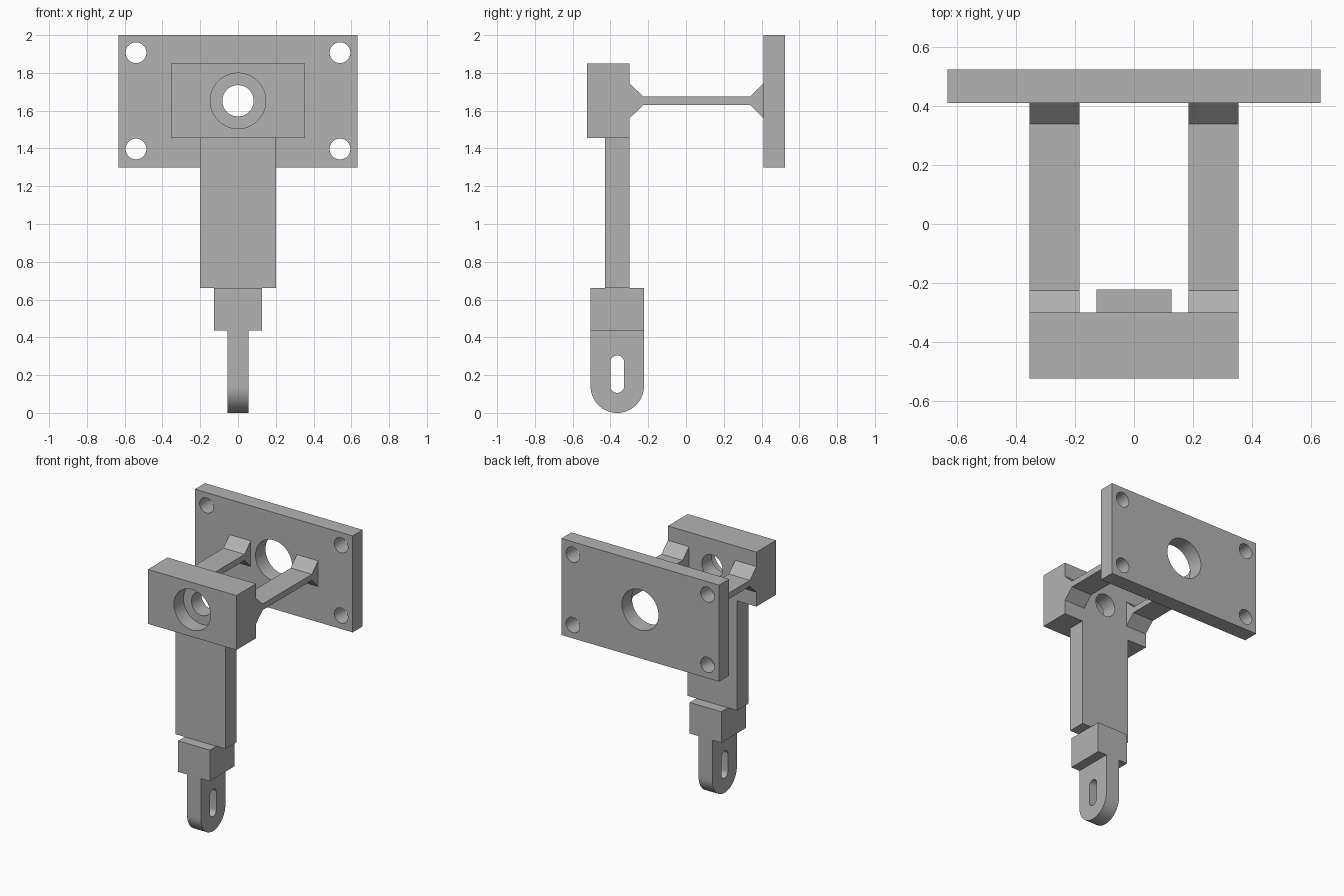
import bpy, bmesh, math
from mathutils import Vector

if "Cube" in bpy.data.objects:
    bpy.data.objects.remove(bpy.data.objects["Cube"], do_unlink=True)

grey = bpy.data.materials.new("plain grey")
grey.use_nodes = True
grey.diffuse_color = (0.45, 0.45, 0.45, 1)
grey.node_tree.nodes["Principled BSDF"].inputs["Base Color"].default_value = (0.45, 0.45, 0.45, 1)


def prism(name, outline, axis, lo, hi):
    """Extrude a 2D outline along x (outline in y, z) or along y (outline in x, z)."""
    def place(p, d):
        return Vector((d, p[0], p[1])) if axis == "x" else Vector((p[0], d, p[1]))
    bm = bmesh.new()
    face = bm.faces.new([bm.verts.new(place(p, lo)) for p in outline])
    ext = bmesh.ops.extrude_face_region(bm, geom=[face])
    shift = place((0, 0), hi - lo)
    bmesh.ops.translate(bm, vec=shift, verts=[v for v in ext["geom"] if isinstance(v, bmesh.types.BMVert)])
    bmesh.ops.recalc_face_normals(bm, faces=bm.faces)
    mesh = bpy.data.meshes.new(name)
    bm.to_mesh(mesh)
    bm.free()
    mesh.materials.append(grey)
    ob = bpy.data.objects.new(name, mesh)
    bpy.context.collection.objects.link(ob)
    return ob


def rect(a0, a1, z0, z1):
    return [(a0, z0), (a1, z0), (a1, z1), (a0, z1)]


def arc(a, z, r, start, end, n):
    return [(a + r * math.cos(t), z + r * math.sin(t))
            for t in (start + (end - start) * i / n for i in range(n + 1))]


def circle(a, z, r, n=48):
    return arc(a, z, r, 0, math.tau, n)[:-1]


def cut(ob, cutters):
    for c in cutters:
        c.hide_render = True
        mod = ob.modifiers.new("cut", "BOOLEAN")
        mod.operation = "DIFFERENCE"
        mod.solver = "EXACT"
        mod.object = c
    bpy.context.view_layer.update()
    deps = bpy.context.evaluated_depsgraph_get()
    mesh = bpy.data.meshes.new_from_object(ob.evaluated_get(deps))
    ob.modifiers.clear()
    ob.data = mesh
    for c in cutters:
        bpy.data.objects.remove(c, do_unlink=True)


def smooth(ob):
    bpy.ops.object.select_all(action="DESELECT")
    ob.select_set(True)
    bpy.context.view_layer.objects.active = ob
    bpy.ops.object.shade_smooth_by_angle(angle=math.radians(30))


MID = 1.652  # height of the main bore

# Back plate with a large bore and four corner bolt holes
plate = prism("back_plate", rect(-0.633, 0.633, 1.3, 2), "y", 0.41, 0.525)
holes = [prism("bore_cutter", circle(0, MID, 0.147), "y", 0.3, 0.6)]
for x in (-0.54, 0.54):
    for z in (MID - 0.255, MID + 0.255):
        holes.append(prism("bolt_cutter", circle(x, z, 0.055, 32), "y", 0.3, 0.6))
cut(plate, holes)
smooth(plate)

# Front block with a counterbored hole
block = prism("front_block", rect(-0.355, 0.355, 1.455, 1.85), "y", -0.525, -0.3)
cut(block, [prism("counterbore_cutter", circle(0, MID, 0.147), "y", -0.6, -0.415),
            prism("through_cutter", circle(0, MID, 0.083), "y", -0.7, -0.2)])
smooth(block)

# Thin arms flaring at both ends
top = [(-0.3, 0.093), (-0.225, 0.022), (0.34, 0.022), (0.41, 0.093)]
profile = [(y, MID + h) for y, h in top] + [(y, MID - h) for y, h in reversed(top)]
for side, x in (("left", 0.185), ("right", -0.355)):
    prism(side + "_arm", profile, "x", x, x + 0.17)

# Stem and the collar below it
prism("stem", rect(-0.2, 0.2, 0.66, 1.455), "y", -0.43, -0.3)
prism("collar", rect(-0.127, 0.127, 0.435, 0.66), "y", -0.505, -0.223)

# Round-ended tongue with a slot
Y, R = -0.364, 0.141
outline = [(Y + R, 0.435), (Y - R, 0.435)] + arc(Y, R, R, math.pi, math.tau, 32)
tongue = prism("slotted_tongue", outline, "x", -0.055, 0.055)
slot = arc(Y, 0.267, 0.037, 0, math.pi, 16) + arc(Y, 0.143, 0.037, math.pi, math.tau, 16)
cut(tongue, [prism("slot_cutter", slot, "x", -0.2, 0.2)])
smooth(tongue)
